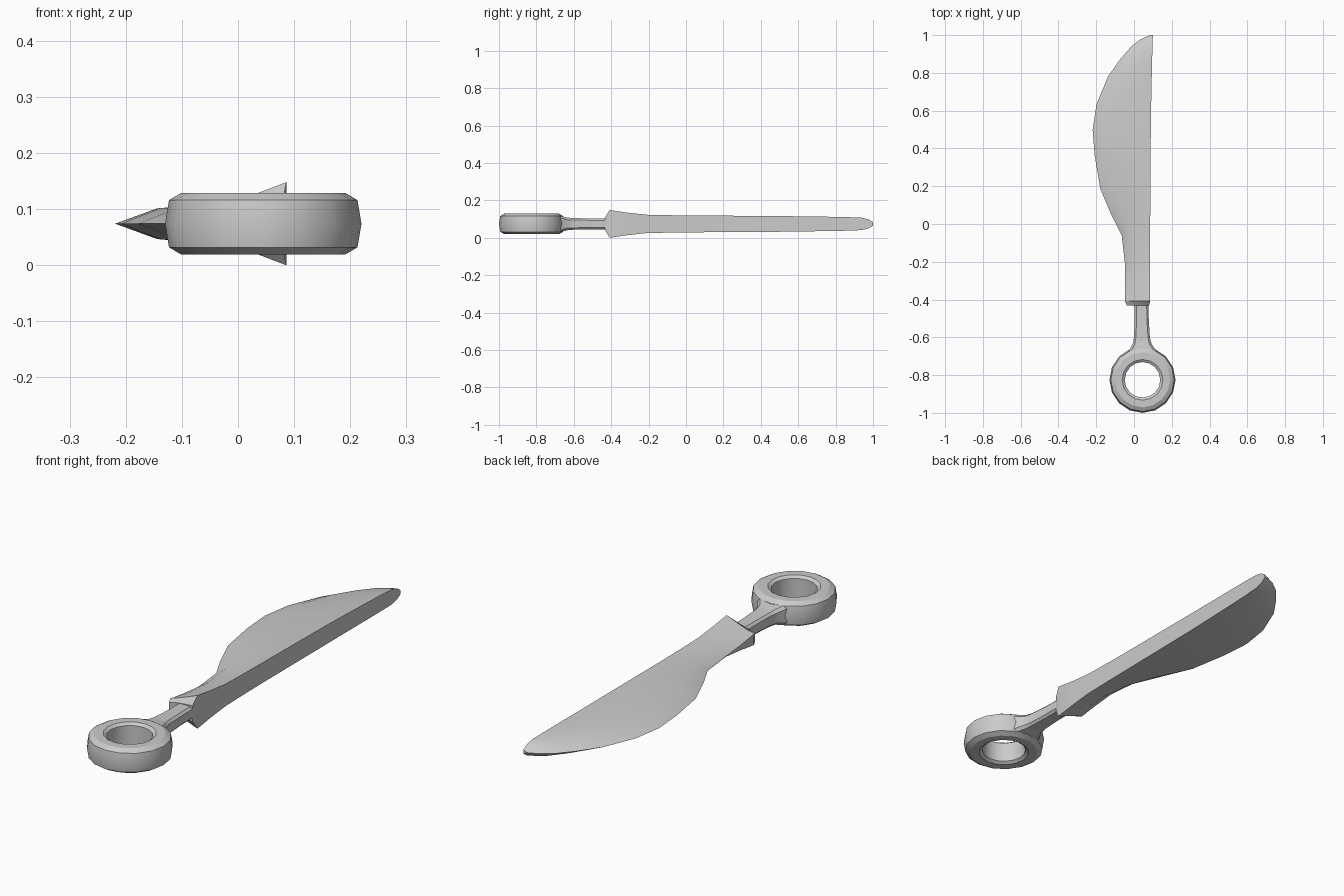
import bpy, bmesh, math

ZC = 0.074   # mid plane of the whole knife


def make(name, rings, closed_loop=False):
    """Skin a list of equal-length point rings; cap the ends unless it loops."""
    bm = bmesh.new()
    vs = [[bm.verts.new(p) for p in r] for r in rings]
    n, m = len(vs[0]), len(vs)
    for i in range(m if closed_loop else m - 1):
        a, b = vs[i], vs[(i + 1) % m]
        for j in range(n):
            k = (j + 1) % n
            bm.faces.new((a[j], a[k], b[k], b[j]))
    if not closed_loop:
        bm.faces.new(vs[0])
        bm.faces.new(vs[-1])
    bmesh.ops.remove_doubles(bm, verts=bm.verts, dist=0.0005)
    bmesh.ops.recalc_face_normals(bm, faces=bm.faces)
    me = bpy.data.meshes.new(name)
    bm.to_mesh(me)
    bm.free()
    ob = bpy.data.objects.new(name, me)
    bpy.context.collection.objects.link(ob)
    bpy.ops.object.select_all(action='DESELECT')
    bpy.context.view_layer.objects.active = ob
    ob.select_set(True)
    bpy.ops.object.shade_smooth_by_angle(angle=math.radians(28))
    return ob


# Pommel ring: chamfered profile turned around a vertical axis
half = [(0.175, 0.0), (0.168, 0.042), (0.146, 0.055), (0.108, 0.055), (0.094, 0.045)]
profile = half + [(r, -z) for r, z in reversed(half) if z > 0]
SIDES = 16
ring = []
for i in range(SIDES):
    a = 2 * math.pi * i / SIDES
    ring.append([(0.045 + r * math.cos(a), -0.825 + r * math.sin(a), ZC + z)
                 for r, z in profile])
make("pommel_ring", ring, True)


# Handle neck: chamfered bar flaring into the ring
def bar(y, x, w, h, c):
    pts = [(w, h - c), (w - c, h), (c - w, h), (-w, h - c),
           (-w, c - h), (c - w, -h), (w - c, -h), (w, c - h)]
    return [(x + px, y, ZC + pz) for px, pz in pts]


make("handle_neck", [bar(*s) for s in [
    (-0.700, 0.045, 0.085, 0.044, 0.012), (-0.665, 0.045, 0.068, 0.042, 0.012),
    (-0.635, 0.043, 0.050, 0.034, 0.012), (-0.600, 0.042, 0.042, 0.031, 0.010),
    (-0.500, 0.041, 0.037, 0.029, 0.010), (-0.400, 0.040, 0.037, 0.029, 0.010)]])


# Blade: wedge sections from cutting edge, over the bevel line, to the spine
def wedge(y, edge, bevel, spine, e, b, s):
    return [(edge, y, ZC + e), (bevel, y, ZC + b), (spine, y, ZC + s),
            (spine, y, ZC - s), (bevel, y, ZC - b), (edge, y, ZC - e)]


make("blade", [wedge(*s) for s in [
    (-0.432, -0.038, 0.005, 0.079, 0.018, 0.029, 0.036),
    (-0.408, -0.048, 0.005, 0.086, 0.024, 0.043, 0.074),
    (-0.320, -0.048, 0.003, 0.086, 0.012, 0.038, 0.061),
    (-0.210, -0.048, 0.000, 0.086, 0.001, 0.034, 0.049),
    (-0.060, -0.065, -0.020, 0.086, 0, 0.032, 0.046),
    (0.040, -0.116, -0.055, 0.086, 0, 0.031, 0.045),
    (0.185, -0.178, -0.105, 0.087, 0, 0.029, 0.044),
    (0.360, -0.208, -0.138, 0.088, 0, 0.028, 0.043),
    (0.500, -0.219, -0.145, 0.089, 0, 0.027, 0.042),
    (0.635, -0.198, -0.130, 0.091, 0, 0.026, 0.040),
    (0.780, -0.138, -0.080, 0.094, 0, 0.025, 0.038),
    (0.870, -0.075, -0.025, 0.096, 0, 0.024, 0.036),
    (0.940, -0.015, 0.030, 0.098, 0, 0.023, 0.033),
    (0.978, 0.035, 0.065, 0.099, 0, 0.017, 0.024),
    (1.000, 0.085, 0.092, 0.100, 0, 0.006, 0.009)]])
